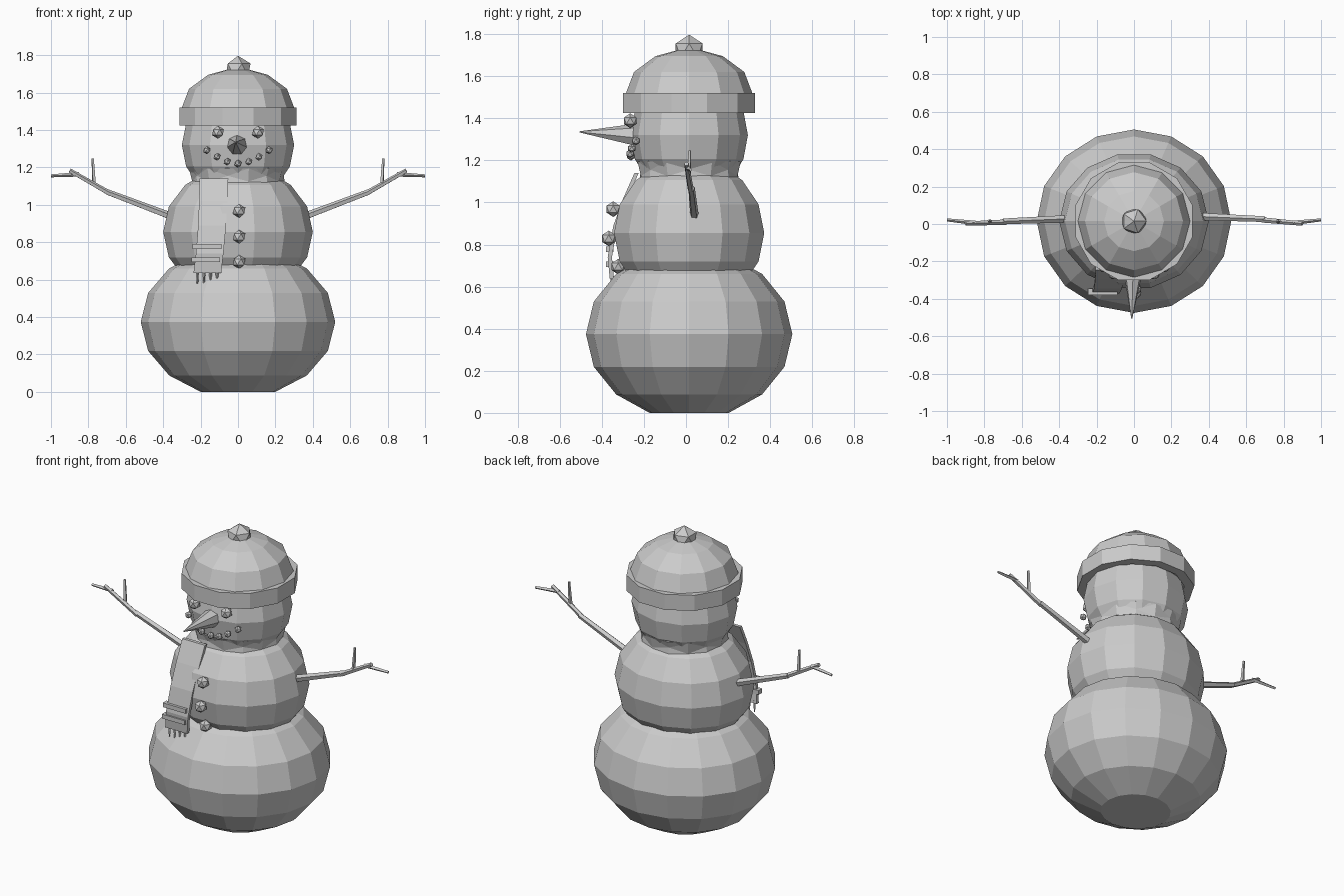
import bpy, bmesh, math
from mathutils import Vector, Matrix

if "Cube" in bpy.data.objects:
    bpy.data.objects.remove(bpy.data.objects["Cube"])

snow = bpy.data.materials.new("pale_grey")
snow.diffuse_color = (0.6, 0.6, 0.6, 1)
snow.use_nodes = True
snow.node_tree.nodes["Principled BSDF"].inputs["Base Color"].default_value = snow.diffuse_color


def finish(name, bm):
    bmesh.ops.recalc_face_normals(bm, faces=bm.faces)
    me = bpy.data.meshes.new(name)
    bm.to_mesh(me)
    bm.free()
    me.materials.append(snow)
    ob = bpy.data.objects.new(name, me)
    bpy.context.collection.objects.link(ob)
    return ob


def lathe(name, rings, seg, cy=0.015, ysc=1.0, zigzag=0.0, turn=0.0, closed=False):
    """Stack of (radius, z) rings; capped at both ends unless the profile is closed."""
    bm = bmesh.new()
    loops = []
    for k, (r, z) in enumerate(rings):
        loop = []
        for i in range(seg):
            a = math.tau * (i + turn) / seg
            dz = zigzag * (-1) ** i if k % 2 else 0
            loop.append(bm.verts.new((r * math.cos(a), cy + ysc * r * math.sin(a), z + dz)))
        loops.append(loop)
    pairs = list(zip(loops, loops[1:]))
    if closed:
        pairs.append((loops[-1], loops[0]))
    else:
        bm.faces.new(loops[0])
        bm.faces.new(loops[-1])
    for a, b in pairs:
        for i in range(seg):
            j = (i + 1) % seg
            bm.faces.new((a[i], a[j], b[j], b[i]))
    if zigzag:
        bmesh.ops.triangulate(bm, faces=bm.faces)
    return finish(name, bm)


def ball(name, r, rz, zc, seg, ysc, cy=0.015):
    """Faceted snowball with eight latitude bands and flattened poles."""
    angles = [math.radians(22.5 * k) for k in range(-3, 4)]
    return lathe(name, [(r * math.cos(a), zc + rz * math.sin(a)) for a in angles], seg, cy, ysc)


def lump(name, loc, r):
    bm = bmesh.new()
    bmesh.ops.create_icosphere(bm, subdivisions=1, radius=r, matrix=Matrix.Translation(loc))
    return finish(name, bm)


def stick(name, a, b, r1, r2, seg=5):
    a, b = Vector(a), Vector(b)
    d = b - a
    bm = bmesh.new()
    m = Matrix.Translation((a + b) / 2) @ d.to_track_quat('Z', 'Y').to_matrix().to_4x4()
    bmesh.ops.create_cone(bm, cap_ends=True, segments=seg, radius1=r1, radius2=r2,
                          depth=d.length, matrix=m)
    return finish(name, bm)


def ribbon(name, rows, thick):
    """Strip through rows of (x_left, x_right, y, z), thickened towards the back."""
    bm = bmesh.new()
    grid = []
    for x0, x1, y, z in rows:
        grid.append([bm.verts.new(p) for p in
                     ((x0, y, z), (x1, y, z), (x1, y + thick, z), (x0, y + thick, z))])
    bm.faces.new(grid[0])
    bm.faces.new(grid[-1])
    for a, b in zip(grid, grid[1:]):
        for i in range(4):
            j = (i + 1) % 4
            bm.faces.new((a[i], a[j], b[j], b[i]))
    return finish(name, bm)


# snowballs
ball("base_ball", 0.52, 0.405, 0.374, 16, 0.943)
ball("middle_ball", 0.40, 0.355, 0.855, 14, 0.915)
ball("head", 0.30, 0.30, 1.32, 12, 0.93)

# hat: dome, brim band, pompom
lathe("hat_dome", [(0.285, 1.44), (0.30, 1.52), (0.262, 1.62), (0.16, 1.695), (0.05, 1.725)], 12)
lathe("hat_brim", [(0.27, 1.425), (0.325, 1.425), (0.325, 1.52), (0.28, 1.52)], 12,
      turn=0.5, closed=True)
lump("hat_pompom", (0, 0.015, 1.722), 0.075)

# face
stick("nose", (-0.005, -0.245, 1.32), (-0.012, -0.505, 1.335), 0.054, 0.003, 7)
for s in (-1, 1):
    lump("eye", (s * 0.107, -0.265, 1.388), 0.035)
for x, y, z in ((0, -0.262, 1.22), (0.058, -0.266, 1.231), (0.112, -0.258, 1.257),
                (0.167, -0.238, 1.292)):
    for s in ((1,) if x == 0 else (-1, 1)):
        lump("mouth_pebble", (s * x, y, z), 0.021)

# buttons
for y, z in ((-0.346, 0.968), (-0.367, 0.829), (-0.322, 0.695)):
    lump("button", (0.006, y, z), 0.037)

# scarf: collar, hanging tail, stripes, fringe
lathe("scarf_collar", [(0.255, 1.085), (0.245, 1.14), (0.262, 1.195), (0.23, 1.205)], 14,
      ysc=0.96, zigzag=0.015)
ribbon("scarf_tail", [(-0.205, -0.052, -0.245, 1.14), (-0.208, -0.056, -0.298, 1.02),
                      (-0.213, -0.064, -0.345, 0.89), (-0.225, -0.078, -0.372, 0.74),
                      (-0.238, -0.09, -0.362, 0.635)], 0.02)
for x, z in ((-0.165, 0.777), (-0.172, 0.706)):
    ribbon("scarf_stripe", [(x - 0.077, x + 0.077, -0.379, z + 0.013),
                            (x - 0.077, x + 0.077, -0.379, z - 0.013)], 0.035)
for x in (-0.217, -0.182, -0.147, -0.112):
    stick("scarf_fringe", (x, -0.352, 0.65), (x, -0.35, 0.58), 0.009, 0.004, 4)

# twig arms
for s in (-1, 1):
    dy = 0.006 * s
    stick("upper_arm", (s * 0.35, 0.034 + dy, 0.935), (s * 0.70, 0.02 + dy, 1.068), 0.021, 0.016)
    stick("forearm", (s * 0.685, 0.016 + dy, 1.06), (s * 0.90, 0.002, 1.183), 0.015, 0.012)
    stick("upright_twig", (s * 0.77, 0.014, 1.118), (s * 0.777, 0.018, 1.247), 0.011, 0.007, 4)
    stick("outer_twig", (s * 0.85, 0.006, 1.163), (s * 1.0, 0.022, 1.155), 0.012, 0.008, 4)
